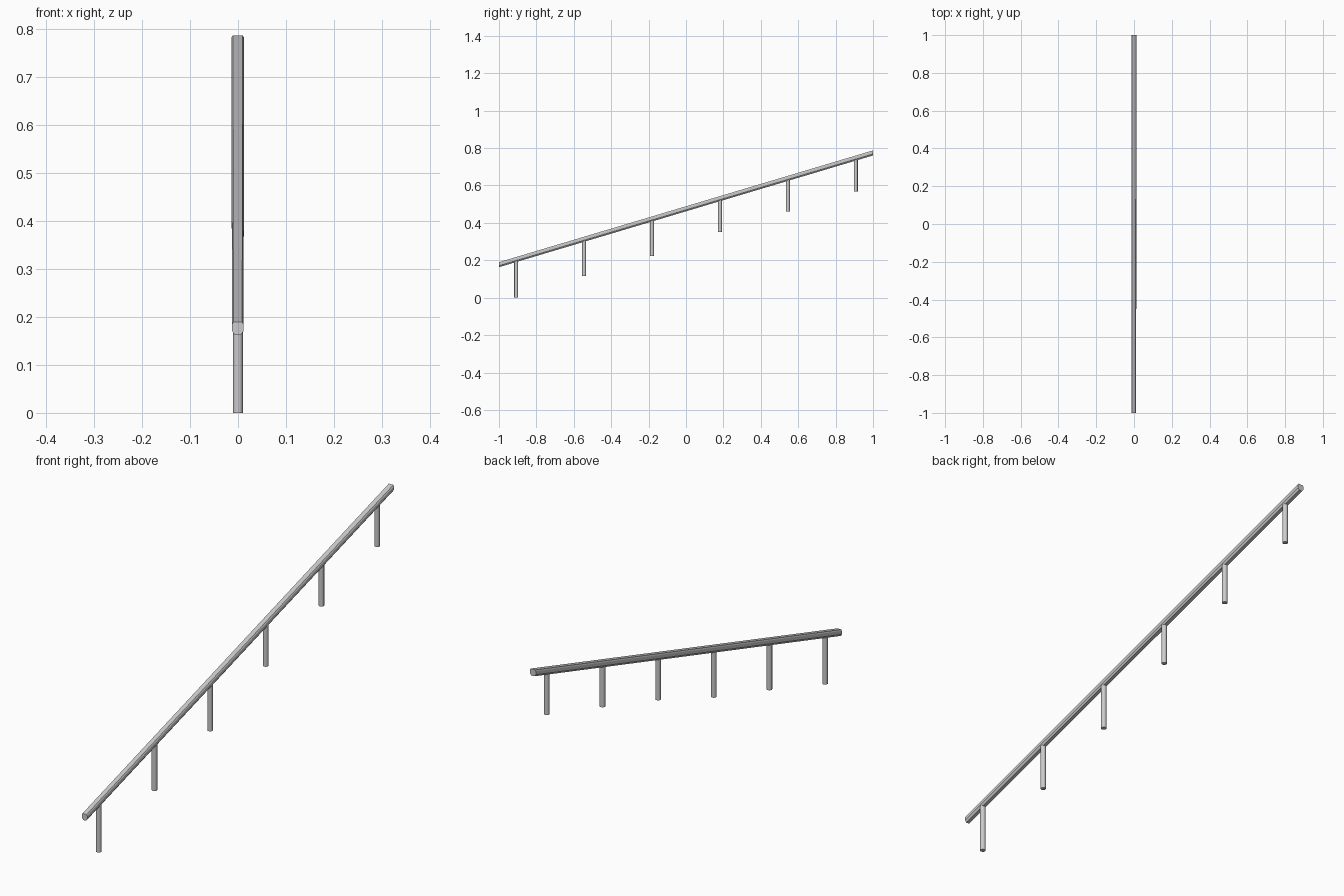
import bpy, bmesh

if "Cube" in bpy.data.objects:
    bpy.data.objects.remove(bpy.data.objects["Cube"])

def finish(name, bm):
    bmesh.ops.recalc_face_normals(bm, faces=bm.faces)
    mesh = bpy.data.meshes.new(name)
    bm.to_mesh(mesh)
    bm.free()
    ob = bpy.data.objects.new(name, mesh)
    bpy.context.collection.objects.link(ob)
    return ob

# Sloping rail with plumb-cut ends and a softly chamfered profile
profile = [(-0.5, -0.2), (-0.28, -0.5), (0.28, -0.5), (0.5, -0.2),
           (0.5, 0.3), (0.38, 0.5), (-0.38, 0.5), (-0.5, 0.3)]
bm = bmesh.new()
rings = []
for y, z, w in ((-1, 0.1765, 0.024), (1, 0.774, 0.027)):
    rings.append([bm.verts.new((px * w - 0.0005, y, z + pz * 0.027)) for px, pz in profile])
n = len(profile)
for i in range(n):
    j = (i + 1) % n
    bm.faces.new((rings[0][i], rings[0][j], rings[1][j], rings[1][i]))
bm.faces.new(rings[0])
bm.faces.new(rings[1])
finish("handrail", bm)

# Round posts, stepping up with the slope
bottoms = [0.0, 0.115, 0.223, 0.351, 0.461, 0.568]
for k, zb in enumerate(bottoms):
    y = -0.908 + k * 0.3632
    zt = 0.1765 + (y + 1) * 0.29875 - 0.004
    bpy.ops.mesh.primitive_cylinder_add(vertices=16, radius=0.0105, depth=zt - zb,
                                        location=(0, y, (zt + zb) / 2))
    post = bpy.context.object
    post.name = f"post_{k + 1}"
    bpy.ops.object.shade_smooth_by_angle()
